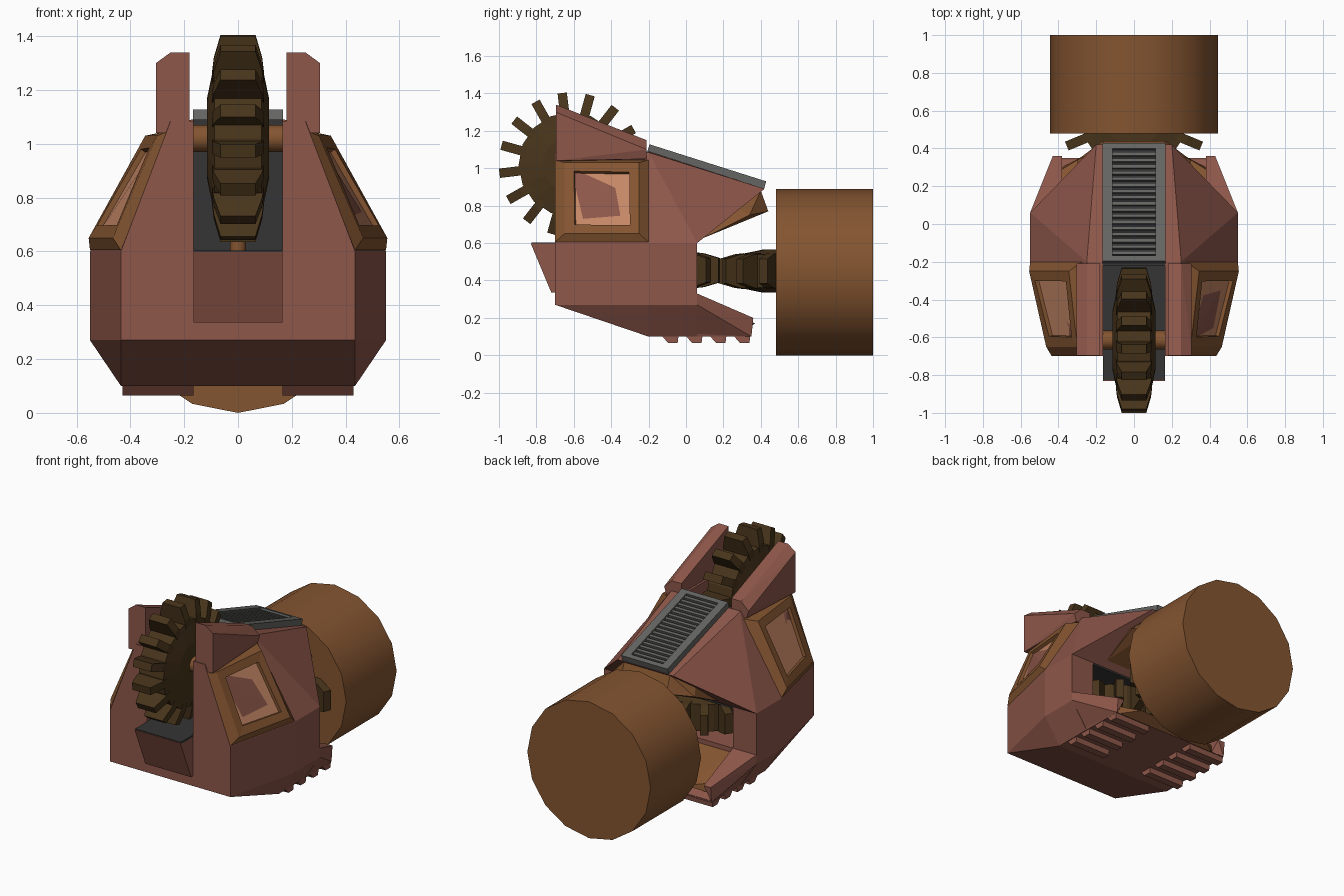
import bpy, bmesh
from math import sin, cos, pi, radians, atan2
from mathutils import Vector, Matrix

if "Cube" in bpy.data.objects:
    bpy.data.objects.remove(bpy.data.objects["Cube"])


def mat(name, r, g, b):
    m = bpy.data.materials.new(name)
    m.diffuse_color = (r, g, b, 1)
    m.use_nodes = True
    m.node_tree.nodes["Principled BSDF"].inputs["Base Color"].default_value = m.diffuse_color
    return m


RED = mat("rust_red", .27, .095, .068)
BROWN = mat("brown", .23, .09, .03)
WINDOW = mat("copper", .56, .24, .13)
DARK = mat("dark_brown", .065, .035, .011)
BLACK = mat("charcoal", .035, .035, .037)
GREY = mat("grey", .13, .13, .125)


def finish(name, bm, *mats, smooth=0):
    bmesh.ops.recalc_face_normals(bm, faces=bm.faces)
    me = bpy.data.meshes.new(name)
    bm.to_mesh(me)
    bm.free()
    for m in mats:
        me.materials.append(m)
    if smooth:
        me.polygons.foreach_set("use_smooth", [True] * len(me.polygons))
        me.set_sharp_from_angle(angle=radians(smooth))
    ob = bpy.data.objects.new(name, me)
    bpy.context.collection.objects.link(ob)
    return ob


def flip(pts):
    return [(-p[0], p[1], p[2]) for p in pts]


def add_hull(bm, pts):
    tmp = bmesh.new()
    for p in pts:
        tmp.verts.new(p)
    r = bmesh.ops.convex_hull(tmp, input=tmp.verts)
    junk = [g for g in set(r["geom_interior"] + r["geom_unused"]) if isinstance(g, bmesh.types.BMVert)]
    bmesh.ops.delete(tmp, geom=junk, context='VERTS')
    bmesh.ops.dissolve_limit(tmp, angle_limit=radians(1), verts=tmp.verts, edges=tmp.edges)
    me = bpy.data.meshes.new("tmp")
    tmp.to_mesh(me)
    tmp.free()
    bm.from_mesh(me)
    bpy.data.meshes.remove(me)


def solid(name, pts, m, mode="sym", smooth=0):
    """sym: one solid across x=0; pair: two mirrored solids; one: as given"""
    bm = bmesh.new()
    add_hull(bm, list(pts) + (flip(pts) if mode == "sym" else []))
    if mode == "pair":
        add_hull(bm, flip(pts))
    return finish(name, bm, m, smooth=smooth)


def block(x0, x1, y0, y1, z0, z1):
    return [(x, y, z) for x in (x0, x1) for y in (y0, y1) for z in (z0, z1)]


def ring(r, a, n, phase=0):
    # circle around the x axis at x = a
    return [(a, r * cos(phase + i * 2 * pi / n), r * sin(phase + i * 2 * pi / n)) for i in range(n)]


def xform(pts, mx):
    return [mx @ Vector(p) for p in pts]


TO_Y = Matrix.Rotation(pi / 2, 4, 'Z')
TO_Z = Matrix.Rotation(pi / 2, 4, 'Y')


def gear(name, mx, phase):
    bm = bmesh.new()
    add_hull(bm, ring(.15, .115, 16) + ring(.15, -.115, 16) + ring(.28, .088, 16) + ring(.28, -.088, 16))
    for i in range(16):
        tooth = [(sx * w, r, sy * .025) for r, w in ((.25, .096), (.3, .09), (.385, .065))
                 for sx in (-1, 1) for sy in (-1, 1)]
        add_hull(bm, xform(tooth, Matrix.Rotation(phase + i * pi / 8, 4, 'X')))
    bm.transform(mx)
    return finish(name, bm, DARK)


def rod(name, r, h0, h1, mx, m, n=16):
    return solid(name, xform(ring(r, h0, n) + ring(r, h1, n), mx), m, "one", smooth=30)


# lower hull: front block, floor, side walls and rear jaw
solid("hull_front", [(.435, -.7, .27), (.435, -.7, .6), (.55, -.2, .27), (.55, -.2, .6), (.435, -.2, .1)], RED)
solid("hull_floor", [(.55, y, z) for y in (-.2, .06) for z in (.27, .33)] +
      [(.435, -.2, .1), (.435, .06, .1)], RED)
solid("hull_side_walls", block(.38, .55, -.2, .06, .33, .6), RED, "pair")
solid("jaw_plate", [(.435, .06, .1), (.43, .35, .1), (.43, .28, .13), (.45, .06, .14)], RED)
solid("jaw_wings", [(.55, .06, .27), (.55, .06, .33), (.43, .06, .1), (.43, .35, .1), (.43, .36, .2),
                    (.38, .36, .2), (.38, .06, .33), (.38, .06, .12), (.38, .28, .13)], RED, "pair")
solid("jaw_lining", [(.38, .06, .3), (.38, .06, .12), (.38, .3, .13), (.25, .37, .17), (.38, .29, .19)], BROWN)

# tread ridges beneath
for i in range(4):
    y = -.13 + i * .128
    solid("tread_ridge", [(x, yy, z) for x in (.165, .43)
          for yy, z in ((y, .105), (y + .09, .105), (y + .035, .065), (y + .085, .065))], RED, "pair")

# front panel and dark interior
solid("front_panel", [(.165, -.83, .598), (.165, -.7, .598), (.165, -.72, .335), (.165, -.69, .335)], RED)
solid("slot_floor", block(-.165, .165, -.825, -.2, .59, .603), BLACK, "one")
solid("slot_back", [(.165, -.22, .6), (.165, -.2, .6), (.165, -.22, 1.09), (.165, -.2, 1.09)], BLACK)
solid("cavity_back", block(-.38, .38, -.2, -.19, .33, .6), BLACK, "one")
solid("cavity_roof", block(-.38, .38, -.2, .06, .588, .602), BLACK, "one")

# upper pillars, horns, rear hood
solid("front_pillars", [(.165, -.7, .6), (.435, -.7, .6), (.25, -.7, 1.085), (.165, -.7, 1.085),
                        (.165, -.2, .6), (.55, -.2, .6), (.25, -.2, 1.085), (.165, -.2, 1.085)], RED, "pair")
horn = [(x, -.695, z) for x, z in ((.18, 1.04), (.305, 1.04), (.305, 1.3), (.25, 1.34), (.18, 1.34))]
horn += [(x, -.21, z) for x, z in ((.18, 1.04), (.29, 1.05), (.305, 1.1), (.25, 1.15), (.18, 1.15))]
solid("horns", horn, RED, "pair")
solid("rear_hood", [(.165, -.2, .6), (.55, -.2, .6), (.25, -.2, 1.085), (.165, -.2, 1.09), (.165, .06, .6),
                    (.55, .06, .6), (.255, .06, .97), (.165, .42, .89), (.2, .42, .89)], RED)
solid("hood_lining", [(.165, .1, .63), (.165, .44, .77), (.165, .4, .88), (.165, .1, .9), (.3, .1, .63),
                      (.3, .34, .75)], BROWN)

# side windows: raised frames with recessed panes
base = [(.435, -.7, .605), (.55, -.2, .605), (.275, -.2, 1.045), (.265, -.7, 1.045)]
face = [(.465, -.65, .65), (.555, -.25, .65), (.345, -.25, 1.03), (.30, -.65, 1.03)]
bm = bmesh.new()
for side in (1, -1):
    b, f = [[bm.verts.new((side * x, y, z)) for x, y, z in q] for q in (base, face)]
    bm.faces.new(b)
    for i in range(4):
        bm.faces.new((b[i], b[i - 1], f[i - 1], f[i]))
    pane = bm.faces.new(f if side > 0 else f[::-1])
    bm.normal_update()
    bmesh.ops.inset_individual(bm, faces=[pane], thickness=.075)
    bmesh.ops.inset_individual(bm, faces=[pane], thickness=.004, depth=-.02)
    pane.material_index = 1
finish("side_windows", bm, BROWN, WINDOW)

# sloped vent with slats
length, tilt = .655, -atan2(.2, .63)
vent = Matrix.Translation((0, -.195, 1.128)) @ Matrix.Rotation(tilt, 4, 'X')


def vent_part(bm, x0, x1, y0, y1, z0, z1):
    add_hull(bm, xform(block(x0, x1, y0, y1, z0, z1), vent))


bm = bmesh.new()
for s in (-1, 1):
    vent_part(bm, min(s * .115, s * .167), max(s * .115, s * .167), 0, length, -.045, 0)
vent_part(bm, -.115, .115, 0, .03, -.045, 0)
vent_part(bm, -.115, .115, length - .03, length, -.045, 0)
for i in range(17):
    y = .048 + i * .0343
    vent_part(bm, -.115, .115, y - .009, y + .009, -.035, -.008)
finish("vent", bm, GREY)
bm = bmesh.new()
vent_part(bm, -.115, .115, .02, length - .02, -.045, -.032)
finish("vent_back", bm, BLACK)

# gears and axles
gear("top_gear", Matrix.Translation((0, -.615, 1.02)), radians(97))
gear("inner_gear", Matrix.Translation((0, -.2, .455)) @ TO_Z, radians(11.25))
gear("rear_gear", Matrix.Translation((0, .56, .45)) @ TO_Z, 0)
rod("top_axle", .05, -.2, .2, Matrix.Translation((0, -.615, 1.02)), BROWN)
rod("inner_axle", .03, -.66, -.35, Matrix.Translation((0, -.27, 0)) @ TO_Z, BROWN)

# rear drum
rod("rear_drum", .445, .48, 1.0, Matrix.Translation((0, 0, .445)) @ TO_Y, BROWN)
